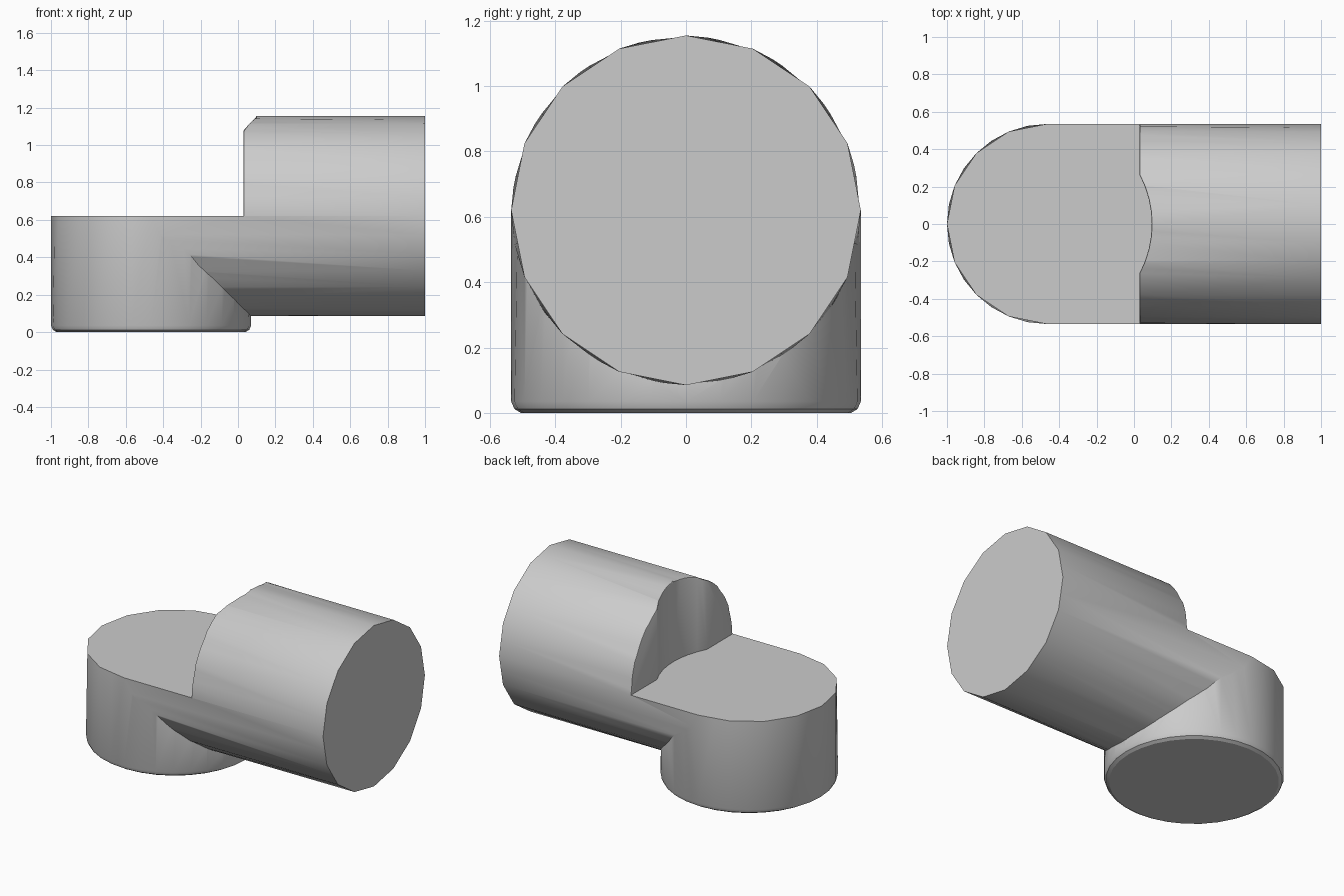
import bpy, bmesh
from math import sin, cos, pi, acos

R = 0.535        # radius of both pipes
MID = 0.62       # height of the step and of the barrel axis
AX = -0.465      # x of the upright pipe axis
SIDES = 32

cube = bpy.data.objects.get("Cube")
if cube:
    bpy.data.objects.remove(cube, do_unlink=True)

grey = bpy.data.materials.new("light grey")
grey.use_nodes = True
colour = (0.6, 0.6, 0.6, 1)
grey.diffuse_color = colour
grey.node_tree.nodes["Principled BSDF"].inputs["Base Color"].default_value = colour


def loft(name, rings):
    """Closed solid through a list of rings with equal point counts."""
    bm = bmesh.new()
    loops = [[bm.verts.new(p) for p in ring] for ring in rings]
    n = len(loops[0])
    for a, b in zip(loops, loops[1:]):
        for i in range(n):
            j = (i + 1) % n
            bm.faces.new((a[i], a[j], b[j], b[i]))
    bm.faces.new(loops[0][::-1])
    bm.faces.new(loops[-1])
    bmesh.ops.recalc_face_normals(bm, faces=bm.faces)
    mesh = bpy.data.meshes.new(name)
    bm.to_mesh(mesh)
    bm.free()
    mesh.materials.append(grey)
    ob = bpy.data.objects.new(name, mesh)
    bpy.context.collection.objects.link(ob)
    return ob


def circle(radius, coarse=False):
    """Circle points; a coarse one has every second point on a chord."""
    pts = []
    for i in range(SIDES):
        r = radius * cos(2 * pi / SIDES) if coarse and i % 2 else radius
        a = 2 * pi * i / SIDES
        pts.append((r * cos(a), r * sin(a)))
    return pts


def boolean(target, other, operation):
    mod = target.modifiers.new(operation, "BOOLEAN")
    mod.operation = operation
    mod.solver = "EXACT"
    mod.object = other
    bpy.ops.object.select_all(action="DESELECT")
    target.select_set(True)
    bpy.context.view_layer.objects.active = target
    bpy.ops.object.modifier_apply(modifier=mod.name)
    bpy.data.objects.remove(other, do_unlink=True)


# Horizontal barrel
barrel = loft("elbow_pipe", [
    [(x, u, MID + v) for u, v in circle(R, coarse)]
    for x, coarse in ((AX, False), (1.0, True))])

# Step cutter: straight shoulders with a shallow round pocket between them
shoulder, pocket = 0.03, 0.56
half = acos((shoulder - AX) / pocket)
arc = [(AX + pocket * cos(half * t / 4), pocket * sin(half * t / 4))
       for t in range(-4, 5)]
outline = [(-1.2, -0.7), (shoulder, -0.7)] + arc + [(shoulder, 0.7), (-1.2, 0.7)]
cutter = loft("step_cutter", [[(x, y, z) for x, y in outline] for z in (MID, 1.4)])
cutter.hide_render = True
boolean(barrel, cutter, "DIFFERENCE")

# Soft rim where the step wall meets the barrel
bm = bmesh.new()
bm.from_mesh(barrel.data)
bm.normal_update()
rim = []
for e in bm.edges:
    if len(e.link_faces) == 2 and min(v.co.z for v in e.verts) > MID - 0.001:
        walls = [f for f in e.link_faces if f.normal.x < -0.5]
        skins = [f for f in e.link_faces
                 if abs(f.normal.x) < 0.2 and f.calc_center_median().x > 0.1]
        if len(walls) == 1 and len(skins) == 1:
            rim.append(e)
bmesh.ops.bevel(bm, geom=rim, offset=0.018, segments=2, profile=0.5,
                affect="EDGES", clamp_overlap=True)
bm.to_mesh(barrel.data)
bm.free()

# Upright pipe with a rounded bottom rim
upright = loft("upright_pipe", [
    [(AX + u, v, z) for u, v in circle(r, coarse)]
    for z, r, coarse in ((0, 0.505, False), (0.012, 0.525, False),
                         (0.035, R, False), (MID, R, True))])
boolean(barrel, upright, "UNION")

bpy.ops.object.shade_smooth_by_angle(angle=pi / 6)
